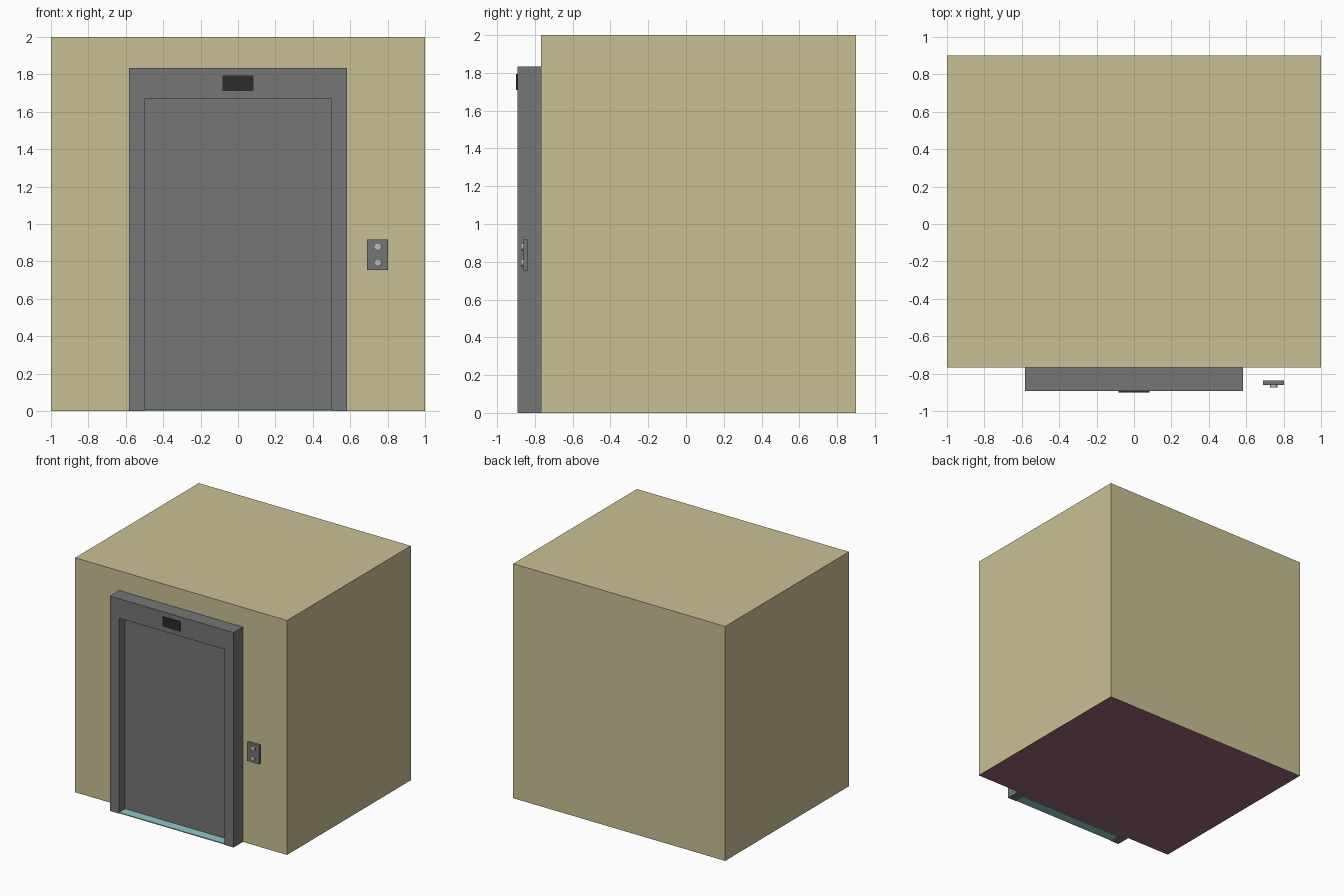
import bpy, bmesh, math
from mathutils import Matrix

if "Cube" in bpy.data.objects:
    bpy.data.objects.remove(bpy.data.objects["Cube"])


def material(name, rgb):
    m = bpy.data.materials.new(name)
    m.diffuse_color = (*rgb, 1)
    m.use_nodes = True
    m.node_tree.nodes["Principled BSDF"].inputs["Base Color"].default_value = m.diffuse_color
    return m


TAN = material("tan_wall", (0.59, 0.53, 0.30))
STEEL = material("steel", (0.18, 0.18, 0.18))
BLACK = material("black", (0.025, 0.025, 0.025))
CARPET = material("carpet", (0.31, 0.14, 0.19))
TEAL = material("teal", (0.28, 0.58, 0.58))
SILVER = material("silver", (0.5, 0.5, 0.5))


def finish(name, bm, mat):
    bmesh.ops.recalc_face_normals(bm, faces=bm.faces)
    me = bpy.data.meshes.new(name)
    bm.to_mesh(me)
    bm.free()
    me.materials.append(mat)
    ob = bpy.data.objects.new(name, me)
    bpy.context.collection.objects.link(ob)
    return ob


def box(name, lo, hi, mat, open_bottom=False):
    bm = bmesh.new()
    size = [b - a for a, b in zip(lo, hi)]
    mid = [(a + b) / 2 for a, b in zip(lo, hi)]
    bmesh.ops.create_cube(bm, size=1, matrix=Matrix.Translation(mid) @ Matrix.Diagonal((*size, 1)))
    if open_bottom:
        bm.normal_update()
        bmesh.ops.delete(bm, geom=[f for f in bm.faces if f.normal.z < -0.5], context='FACES')
    return finish(name, bm, mat)


WALL, FRONT, DOOR = -0.767, -0.893, -0.807

# Cabin block and its carpeted underside
box("cabin_walls", (-1, WALL, 0), (1, 0.9, 2), TAN, open_bottom=True)
bm = bmesh.new()
bm.faces.new([bm.verts.new(p) for p in ((-1, WALL, 0), (-1, 0.9, 0), (1, 0.9, 0), (1, WALL, 0))])
floor = finish("cabin_floor", bm, CARPET)
floor.data.flip_normals() if floor.data.polygons[0].normal.z > 0 else None

# Door surround: arch profile extruded to the wall
bm = bmesh.new()
profile = [(-.583, 0), (-.583, 1.833), (.583, 1.833), (.583, 0),
           (.5, 0), (.5, 1.667), (-.5, 1.667), (-.5, 0)]
face = bm.faces.new([bm.verts.new((x, FRONT, z)) for x, z in profile])
ext = bmesh.ops.extrude_face_region(bm, geom=[face], use_keep_orig=True)
bmesh.ops.translate(bm, vec=(0, WALL - FRONT, 0),
                    verts=[v for v in ext["geom"] if isinstance(v, bmesh.types.BMVert)])
finish("door_frame", bm, STEEL)

# Pair of sliding doors
for side, x in (("left", -0.5), ("right", 0.0)):
    box(side + "_door", (x, DOOR, 0), (x + 0.5, WALL, 1.667), STEEL)

# Threshold and floor indicator
box("threshold", (-0.5, FRONT + 0.005, 0), (0.5, DOOR, 0.008), TEAL)
box("floor_indicator", (-0.083, -0.9, 1.71), (0.083, FRONT, 1.793), BLACK)

# Call panel with two round buttons
box("call_panel", (0.69, -0.861, 0.755), (0.803, -0.838, 0.917), STEEL)
for name, z in (("up_button", 0.879), ("down_button", 0.794)):
    bm = bmesh.new()
    bmesh.ops.create_cone(bm, cap_ends=True, segments=32, radius1=0.02, radius2=0.02, depth=0.012,
                          matrix=Matrix.Translation((0.747, -0.867, z)) @ Matrix.Rotation(math.pi / 2, 4, 'X'))
    ob = finish(name, bm, SILVER)
    bpy.context.view_layer.objects.active = ob
    ob.select_set(True)
    bpy.ops.object.shade_smooth_by_angle()
    ob.select_set(False)
